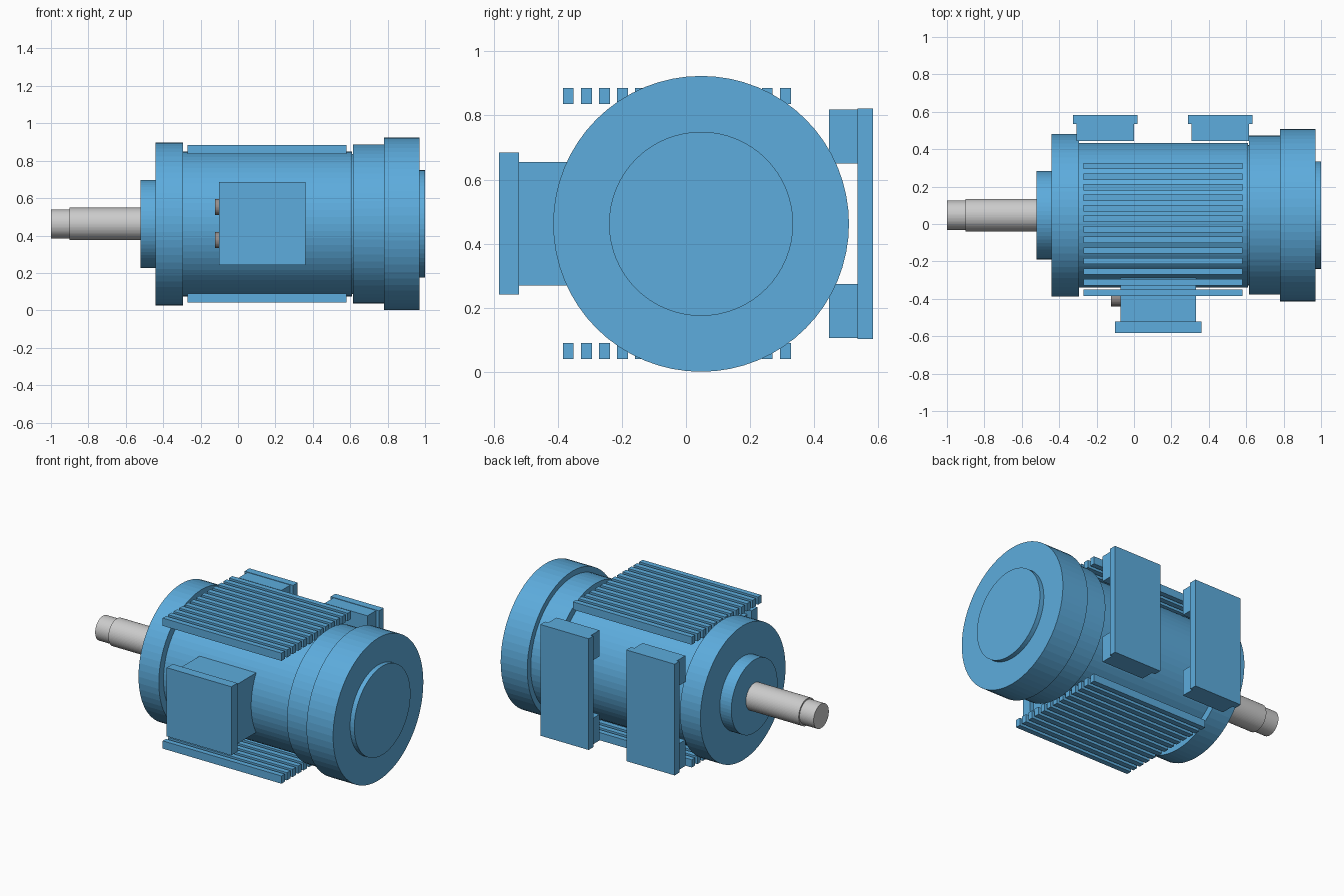
import bpy, bmesh
from math import pi
from mathutils import Matrix, Vector

if "Cube" in bpy.data.objects:
    bpy.data.objects.remove(bpy.data.objects["Cube"])

AXIS_Y, AXIS_Z = 0.047, 0.462


def material(name, rgb):
    m = bpy.data.materials.new(name)
    m.diffuse_color = (*rgb, 1)
    m.use_nodes = True
    m.node_tree.nodes["Principled BSDF"].inputs["Base Color"].default_value = m.diffuse_color
    return m


blue = material("blue_paint", (0.109, 0.413, 0.723))
steel = material("shaft_steel", (0.9, 0.9, 0.9))
gland_grey = material("gland_grey", (0.3, 0.27, 0.26))


def finish(name, bm, mat):
    mesh = bpy.data.meshes.new(name)
    bm.to_mesh(mesh)
    bm.free()
    mesh.materials.append(mat)
    obj = bpy.data.objects.new(name, mesh)
    bpy.context.collection.objects.link(obj)
    return obj


def add_box(bm, x, y, z):
    lo, hi = Vector((x[0], y[0], z[0])), Vector((x[1], y[1], z[1]))
    bmesh.ops.create_cube(bm, size=1, matrix=Matrix.Translation((lo + hi) / 2) @ Matrix.Diagonal((*(hi - lo), 1)))


def boxes(name, items, mat=blue):
    bm = bmesh.new()
    for item in items:
        add_box(bm, *item)
    return finish(name, bm, mat)


def cylinder(name, x0, x1, r, mat=blue, y=AXIS_Y, z=AXIS_Z, sides=64):
    bm = bmesh.new()
    bmesh.ops.create_cone(
        bm, cap_ends=True, segments=sides, radius1=r, radius2=r, depth=x1 - x0,
        matrix=Matrix.Translation(((x0 + x1) / 2, y, z)) @ Matrix.Rotation(pi / 2, 4, 'Y'))
    return finish(name, bm, mat)


# Drive shaft with stepped tip
cylinder("shaft_tip", -1.0, -0.9, 0.078, steel)
cylinder("shaft", -0.9, -0.52, 0.087, steel)

# Housing, from drive end to fan end
cylinder("bearing_hub", -0.522, -0.438, 0.236)
cylinder("drive_end_flange", -0.44, -0.295, 0.435)
cylinder("motor_body", -0.296, 0.61, 0.387)
cylinder("body_neck", 0.605, 0.62, 0.375)
cylinder("rear_flange", 0.615, 0.78, 0.425)
cylinder("fan_cover", 0.78, 0.97, 0.461)
cylinder("fan_cover_cap", 0.969, 1.0, 0.287)

# Cooling fins above and below
for name, z in (("top_fins", (0.835, 0.885)), ("bottom_fins", (0.041, 0.091))):
    centres = [-0.367 + 0.0564 * i for i in range(13)]
    boxes(name, [((-0.27, 0.58), (c - 0.017, c + 0.017), z) for c in centres])

# Terminal box with lid and cable glands
boxes("terminal_box", [((-0.073, 0.332), (-0.525, -0.25), (0.27, 0.655))])
boxes("terminal_box_lid", [((-0.102, 0.36), (-0.583, -0.521), (0.241, 0.685))])
for name, z in (("upper_gland", 0.553), ("lower_gland", 0.375)):
    cylinder(name, -0.122, -0.07, 0.043, gland_grey, -0.397, z, 32)

# Mounting feet at the rear: plate on two blocks each
for name, x in (("drive_end_foot", -0.327), ("fan_end_foot", 0.288)):
    block_x, block_y = (x + 0.02, x + 0.326), (0.445, 0.536)
    boxes(name + "_plate", [((x, x + 0.346), (0.535, 0.583), (0.103, 0.822))])
    boxes(name + "_blocks", [(block_x, block_y, (0.106, 0.275)), (block_x, block_y, (0.65, 0.819))])
